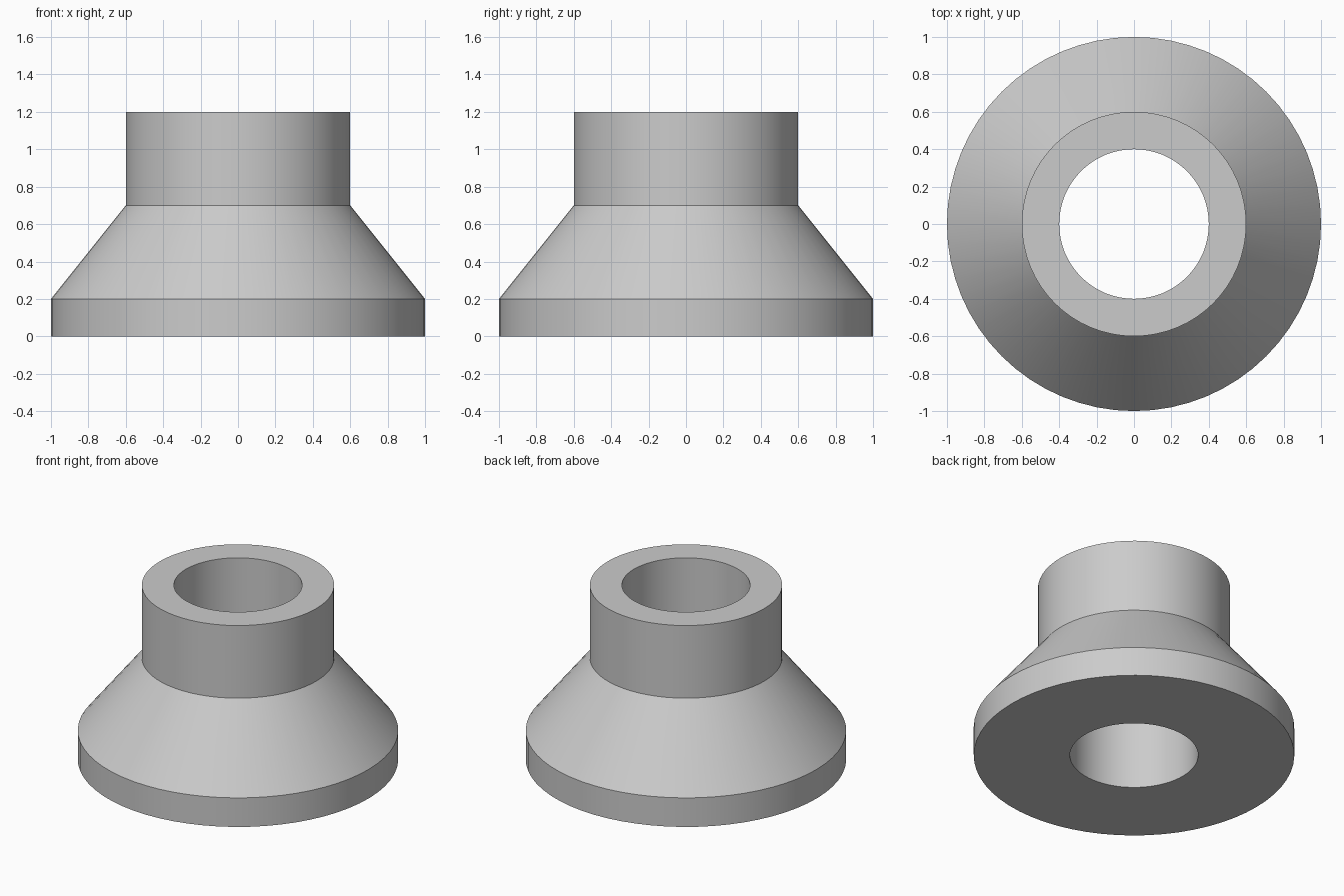
import bpy
import bmesh
import math
from mathutils import Matrix, Vector

cube = bpy.data.objects.get("Cube")
if cube:
    bpy.data.objects.remove(cube, do_unlink=True)

SEGMENTS = 64

# Plain grey material
grey = bpy.data.materials.new("light_grey")
grey.use_nodes = True
colour = (0.6, 0.6, 0.6, 1)
grey.diffuse_color = colour
grey.node_tree.nodes["Principled BSDF"].inputs["Base Color"].default_value = colour


def lathe(name, profile, material):
    """Revolve a closed (radius, height) profile around the z axis."""
    bm = bmesh.new()
    rings = []
    for i in range(SEGMENTS):
        turn = Matrix.Rotation(math.tau * i / SEGMENTS, 3, "Z")
        rings.append([bm.verts.new(turn @ Vector((r, 0, z))) for r, z in profile])
    count = len(profile)
    for i, ring in enumerate(rings):
        following = rings[(i + 1) % SEGMENTS]
        for j in range(count):
            k = (j + 1) % count
            bm.faces.new((ring[j], following[j], following[k], ring[k]))
    bmesh.ops.recalc_face_normals(bm, faces=bm.faces)
    mesh = bpy.data.meshes.new(name)
    bm.to_mesh(mesh)
    bm.free()
    mesh.materials.append(material)
    obj = bpy.data.objects.new(name, mesh)
    bpy.context.collection.objects.link(obj)
    return obj


# Flange rim, conical shoulder, neck and straight bore in one profile
profile = [(0.4, 0), (1, 0), (1, 0.2), (0.6, 0.7), (0.6, 1.2), (0.4, 1.2)]
collar = lathe("flanged_collar", profile, grey)

# Smooth round walls, sharp rims
bpy.ops.object.select_all(action="DESELECT")
collar.select_set(True)
bpy.context.view_layer.objects.active = collar
bpy.ops.object.shade_smooth_by_angle(angle=math.radians(30))
